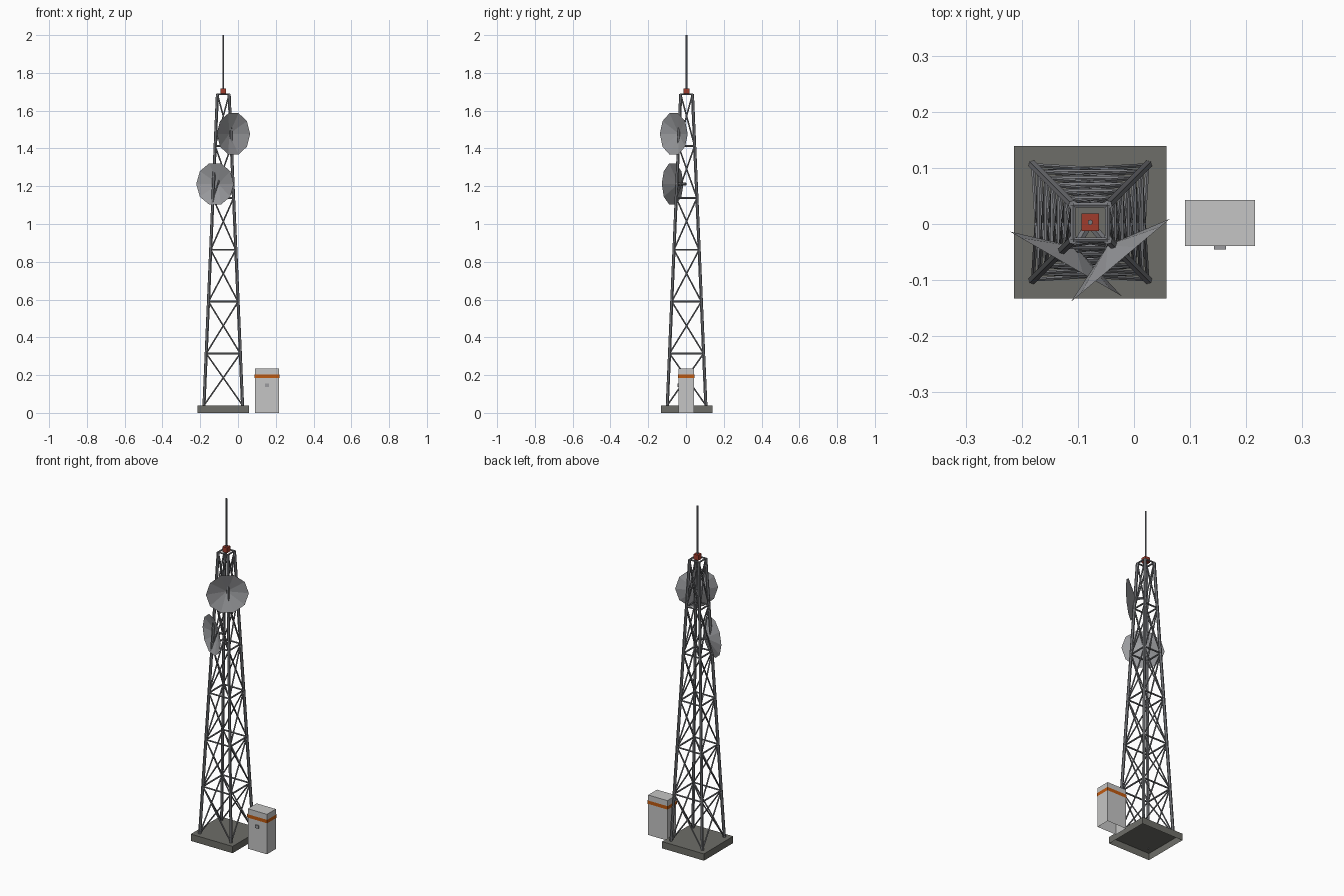
import bpy, bmesh, math
from mathutils import Vector, Matrix

if "Cube" in bpy.data.objects:
    bpy.data.objects.remove(bpy.data.objects["Cube"])

CX, CY = -0.078, 0.003           # tower axis
Z0, Z1, PANELS = 0.04, 1.687, 6  # lattice bottom, top and panel count


def mat(name, rgb):
    m = bpy.data.materials.new(name)
    m.diffuse_color = (*rgb, 1)
    m.use_nodes = True
    m.node_tree.nodes["Principled BSDF"].inputs["Base Color"].default_value = m.diffuse_color
    return m


STEEL = mat("steel", (0.195, 0.20, 0.215))
CONCRETE = mat("concrete", (0.155, 0.155, 0.138))
DISH = mat("dish grey", (0.325, 0.33, 0.345))
CABINET = mat("cabinet grey", (0.56, 0.56, 0.555))
ORANGE = mat("orange", (0.52, 0.10, 0.005))
RED = mat("red", (0.35, 0.045, 0.025))


def finish(bm, name, material):
    me = bpy.data.meshes.new(name)
    bm.to_mesh(me)
    bm.free()
    me.materials.append(material)
    ob = bpy.data.objects.new(name, me)
    bpy.context.collection.objects.link(ob)
    return ob


def box(name, lo, hi, material, open_bottom=False):
    bm = bmesh.new()
    lo, hi = Vector(lo), Vector(hi)
    size = hi - lo
    bmesh.ops.create_cube(bm, size=1, matrix=Matrix.Translation((lo + hi) / 2) @ Matrix.Diagonal((*size, 1)))
    if open_bottom:
        bm.normal_update()
        bmesh.ops.delete(bm, geom=[f for f in bm.faces if f.normal.z < -0.5], context='FACES')
    return finish(bm, name, material)


def beam(bm, a, b, w, sides=6):
    """Straight tube from a to b."""
    a, b = Vector(a), Vector(b)
    d = (b - a).normalized()
    u = d.cross(Vector((0, 0, 1)))
    u = u.normalized() if u.length > 1e-4 else Vector((1, 0, 0))
    v = d.cross(u)
    m = Matrix.Translation((a + b) / 2) @ Matrix((u, v, d)).transposed().to_4x4()
    bmesh.ops.create_cone(bm, cap_ends=True, segments=sides, radius1=w / 2, radius2=w / 2,
                          depth=(b - a).length, matrix=m)


def corner(i, z):
    """Leg centre of corner i at height z."""
    h = 0.102 + (0.031 - 0.102) * (z - Z0) / (Z1 - Z0)
    sx, sy = [(-1, -1), (1, -1), (1, 1), (-1, 1)][i % 4]
    return Vector((CX + sx * h, CY + sy * h, z))


# concrete footing, hollow underneath
box("footing", (CX - 0.136, CY - 0.136, 0), (CX + 0.136, CY + 0.136, Z0), CONCRETE, True)

# four tapering legs
bm = bmesh.new()
for i in range(4):
    beam(bm, corner(i, Z0), corner(i, Z1), 0.017)
finish(bm, "tower_legs", STEEL)

# level rails and crossed braces on every panel
rails, braces = bmesh.new(), bmesh.new()
step = (Z1 - Z0) / PANELS
for p in range(PANELS):
    za, zb = Z0 + p * step, Z0 + (p + 1) * step
    for i in range(4):
        beam(rails, corner(i, zb), corner(i + 1, zb), 0.010)
        beam(braces, corner(i, za), corner(i + 1, zb), 0.008)
        beam(braces, corner(i + 1, za), corner(i, zb), 0.008)
finish(rails, "tower_rails", STEEL)
finish(braces, "tower_braces", STEEL)

# warning light block and mast
box("beacon", (CX - 0.0155, CY - 0.0155, 1.687), (CX + 0.0155, CY + 0.0155, 1.718), RED)
bm = bmesh.new()
beam(bm, (CX, CY, 1.69), (CX, CY, 2.0), 0.010, 6)
finish(bm, "mast", STEEL)


def dish(name, centre, angle):
    """Ten-sided shallow cone facing angle degrees from the front towards +x."""
    c = Vector(centre)
    a = math.radians(angle)
    n = Vector((math.sin(a), -math.cos(a), 0))
    side, up = Vector((math.cos(a), math.sin(a), 0)), Vector((0, 0, 1))
    bm = bmesh.new()
    apex = bm.verts.new(c - n * 0.035)
    rim = [bm.verts.new(c + 0.115 * (side * math.cos(t) + up * math.sin(t)))
           for t in (math.tau * k / 10 for k in range(10))]
    for k in range(10):
        bm.faces.new((apex, rim[k], rim[(k + 1) % 10]))
    finish(bm, name, DISH)
    # arm behind the dish
    bm = bmesh.new()
    beam(bm, c - n * 0.035, c - n * 0.08, 0.016, 6)
    finish(bm, name + "_arm", STEEL)


dish("upper_dish", (-0.024, -0.0645, 1.477), 40)
dish("lower_dish", (-0.1215, -0.071, 1.212), -30)

# equipment cabinet with stripe and handle
box("cabinet", (0.091, -0.039, 0), (0.216, 0.043, 0.235), CABINET, True)
bm = bmesh.new()
x0, x1, y0, y1 = 0.088, 0.219, -0.0415, 0.0455
ring = [(x0, y0), (x1, y0), (x1, y1), (x0, y1)]
low = [bm.verts.new((x, y, 0.184)) for x, y in ring]
high = [bm.verts.new((x, y, 0.204)) for x, y in ring]
for i in range(4):
    j = (i + 1) % 4
    bm.faces.new((low[i], low[j], high[j], high[i]))
finish(bm, "cabinet_stripe", ORANGE)
box("cabinet_handle", (0.143, -0.045, 0.138), (0.164, -0.038, 0.156), DISH)
